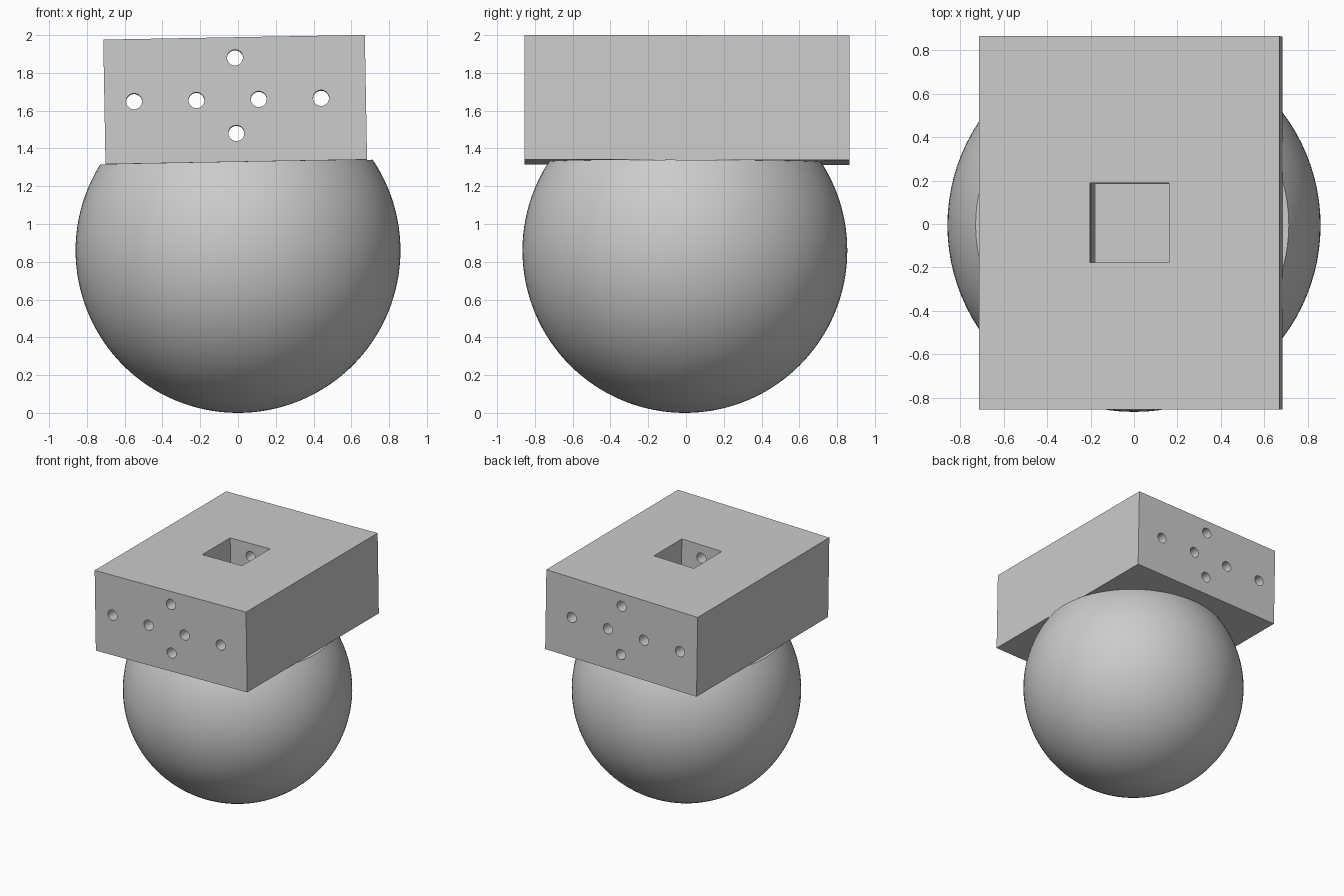
import bpy
import bmesh
import math
from mathutils import Matrix, Euler, Vector

cube = bpy.data.objects.get("Cube")
if cube:
    bpy.data.objects.remove(cube, do_unlink=True)

# Single plain grey
grey = bpy.data.materials.new("plain grey")
grey.use_nodes = True
colour = (0.6, 0.6, 0.6, 1)
grey.diffuse_color = colour
grey.node_tree.nodes["Principled BSDF"].inputs["Base Color"].default_value = colour

# Slightly tilted frame shared by the block, its holes and the ball's flat top
FRAME = Matrix.Translation((-0.015, 0.005, 1.657)) @ Euler((-0.002, -0.018, 0)).to_matrix().to_4x4()
WIDTH, LENGTH, HEIGHT = 1.385, 1.72, 0.66
POCKET_SIDE, POCKET_DEPTH = 0.365, 1.5
HOLE_RADIUS = 0.042


def finish(bm, name):
    mesh = bpy.data.meshes.new(name)
    bm.to_mesh(mesh)
    bm.free()
    mesh.materials.append(grey)
    obj = bpy.data.objects.new(name, mesh)
    bpy.context.collection.objects.link(obj)
    return obj


def box(name, size, centre=(0, 0, 0)):
    bm = bmesh.new()
    matrix = FRAME @ Matrix.Translation(centre) @ Matrix.Diagonal((*size, 1))
    bmesh.ops.create_cube(bm, size=1, matrix=matrix)
    return finish(bm, name)


def bore(name, x, z):
    bm = bmesh.new()
    matrix = FRAME @ Matrix.Translation((x, 0, z)) @ Matrix.Rotation(math.pi / 2, 4, "X")
    bmesh.ops.create_cone(bm, cap_ends=True, segments=32, radius1=HOLE_RADIUS,
                          radius2=HOLE_RADIUS, depth=LENGTH + 0.4, matrix=matrix)
    return finish(bm, name)


def cut(target, cutter):
    cutter.hide_render = True
    mod = target.modifiers.new("cut", "BOOLEAN")
    mod.operation = "DIFFERENCE"
    mod.solver = "EXACT"
    mod.object = cutter
    bpy.context.view_layer.objects.active = target
    bpy.ops.object.modifier_apply(modifier=mod.name)


def shade(obj):
    bpy.ops.object.select_all(action="DESELECT")
    obj.select_set(True)
    bpy.context.view_layer.objects.active = obj
    bpy.ops.object.shade_smooth_by_angle(angle=math.radians(30))


# Ball with a flat top where the block rests
bm = bmesh.new()
bmesh.ops.create_uvsphere(bm, u_segments=96, v_segments=64, radius=0.86,
                          matrix=Matrix.Translation((0, -0.006, 0.86)))
sliced = bmesh.ops.bisect_plane(
    bm, geom=bm.verts[:] + bm.edges[:] + bm.faces[:],
    plane_co=FRAME @ Vector((0, 0, -HEIGHT / 2)),
    plane_no=FRAME.to_3x3() @ Vector((0, 0, 1)), clear_outer=True)
rim = [e for e in sliced["geom_cut"] if isinstance(e, bmesh.types.BMEdge)]
bmesh.ops.contextual_create(bm, geom=rim)
bmesh.ops.recalc_face_normals(bm, faces=bm.faces[:])
ball = finish(bm, "ball")

# Block on top
block = box("block", (WIDTH, LENGTH, HEIGHT))

# Square pocket running down through the block into the ball
top = HEIGHT / 2 + 0.1
bottom = HEIGHT / 2 - POCKET_DEPTH
pocket = box("pocket_cutter", (POCKET_SIDE, POCKET_SIDE, top - bottom),
             (0, 0, (top + bottom) / 2))
cut(block, pocket)
cut(ball, pocket)
cutters = [pocket]

# Round holes bored from front to back: a row of four, one above, one below
holes = [(-0.535 + 0.33 * i, 0) for i in range(4)] + [(0.003, 0.222), (0.003, -0.178)]
for x, z in holes:
    drill = bore("hole_cutter", x, z)
    cut(block, drill)
    cutters.append(drill)

for cutter in cutters:
    bpy.data.objects.remove(cutter, do_unlink=True)

for part in (ball, block):
    shade(part)
